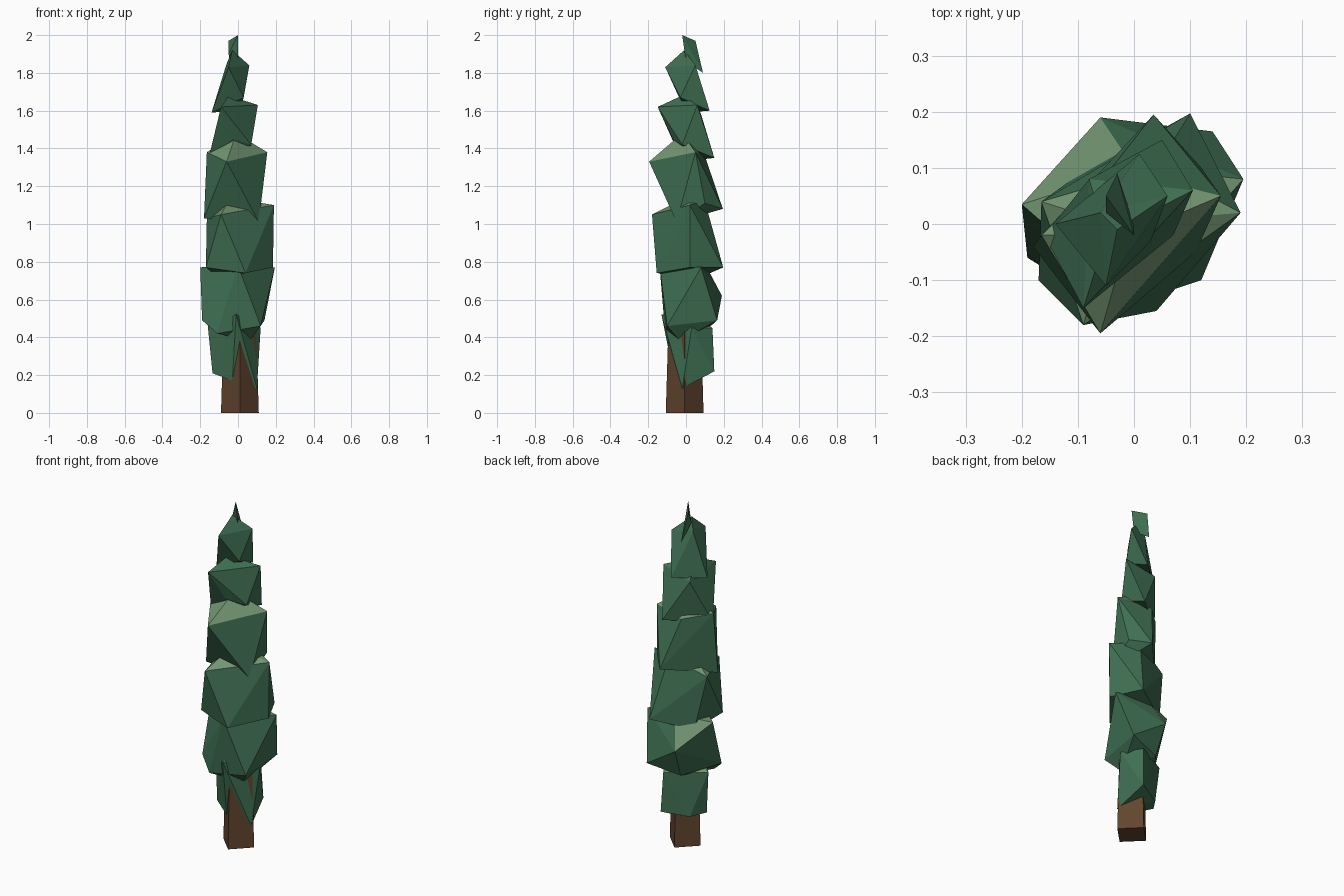
import bpy
import bmesh
from mathutils import Matrix, Vector

default_cube = bpy.data.objects.get("Cube")
if default_cube:
    bpy.data.objects.remove(default_cube, do_unlink=True)


def make_material(name, colour):
    material = bpy.data.materials.new(name)
    material.use_nodes = True
    material.diffuse_color = (*colour, 1)
    shader = next(n for n in material.node_tree.nodes if n.type == 'BSDF_PRINCIPLED')
    shader.inputs["Base Color"].default_value = (*colour, 1)
    return material


leaf_green = make_material("leaf green", (0.05, 0.16, 0.085))
pale_green = make_material("pale green", (0.17, 0.30, 0.165))
bark_brown = make_material("bark brown", (0.12, 0.06, 0.028))


def finish(name, bm, materials):
    """Turn a bmesh into a flat shaded object."""
    bmesh.ops.recalc_face_normals(bm, faces=bm.faces[:])
    mesh = bpy.data.meshes.new(name)
    bm.to_mesh(mesh)
    bm.free()
    for material in materials:
        mesh.materials.append(material)
    part = bpy.data.objects.new(name, mesh)
    bpy.context.collection.objects.link(part)
    return part


def foliage(name, apex, upper, lower, pale_top=False):
    """Faceted clump hulled around an apex and two rough rings, in hundredths."""
    bm = bmesh.new()
    for corner in [apex] + upper + lower:
        bm.verts.new(Vector(corner) * 0.01)
    hull = bmesh.ops.convex_hull(bm, input=bm.verts[:])
    unused = hull["geom_interior"] + hull["geom_unused"]
    stray = {v for v in unused if isinstance(v, bmesh.types.BMVert)}
    bmesh.ops.delete(bm, geom=list(stray), context='VERTS')
    bmesh.ops.recalc_face_normals(bm, faces=bm.faces[:])
    bm.normal_update()
    # Upward facing leaves are paler on the larger clumps
    for face in bm.faces:
        face.material_index = int(pale_top and face.normal.z > 0.5)
    return finish(name, bm, [leaf_green, pale_green])


# Square tapered trunk, set corner to the front
bm = bmesh.new()
bmesh.ops.create_cone(bm, cap_ends=True, segments=4, radius1=0.1, radius2=0.085,
                      depth=0.5, matrix=Matrix.Translation((0.01, -0.007, 0.25)))
finish("trunk", bm, [bark_brown])

# Lowest clump, hanging around the trunk
foliage("skirt_foliage", (0, -3, 55),
        [(-1, -13, 52), (12, 3, 45), (-16, 2, 46), (5, 14, 45)],
        [(-13.5, 0, 21), (-3, -6, 17), (10, -2, 13), (6, 15, 22), (-8, 8, 20)],
        pale_top=True)

# Broad clumps of the body
foliage("lower_foliage", (0, 10, 79),
        [(0, -14, 78), (19.5, 8, 77), (-20, 3.5, 77), (-6, 19, 62)],
        [(-19, -6, 49), (-11, -11, 42), (12, -10, 46), (14, 16.5, 49),
         (6, -3, 38), (-5, 12, 45)],
        pale_top=True)
foliage("middle_foliage", (-4, 0, 114),
        [(-9, -18, 105), (19, 2, 110), (-16.5, 4, 103), (4, 10, 112)],
        [(4, -15.5, 74), (18.5, 2, 77), (-17, -10, 77), (10, 19.7, 77), (-11, 8, 72)],
        pale_top=True)
foliage("upper_foliage", (-1, -2, 148),
        [(-6, -19.5, 133), (15.5, 5, 138), (-16.5, -2, 138), (-4, 10, 136)],
        [(11, -5, 101), (-18, -4, 103), (3.5, 19.5, 108), (12, 10, 111)],
        pale_top=True)

# Slim clumps of the crown
foliage("crown_foliage", (-5, -2, 168),
        [(-9, -15, 162), (10.5, 6, 163), (-8, 8, 158)],
        [(-16, -2, 133), (-3, -7, 145), (5, 15, 135), (7, -2, 142)])
foliage("top_foliage", (-3, -1, 192),
        [(-5, -11, 183), (6, 5, 184), (-6, 2, 185)],
        [(-14, 0, 159), (3, -3, 167), (1, 12.5, 160)])

# Leaning leaf at the tip
foliage("tip_foliage", (0, -2, 200),
        [(-5, 5, 197)],
        [(-3, 9, 180), (-5, 2, 190), (0, 0, 186)])
